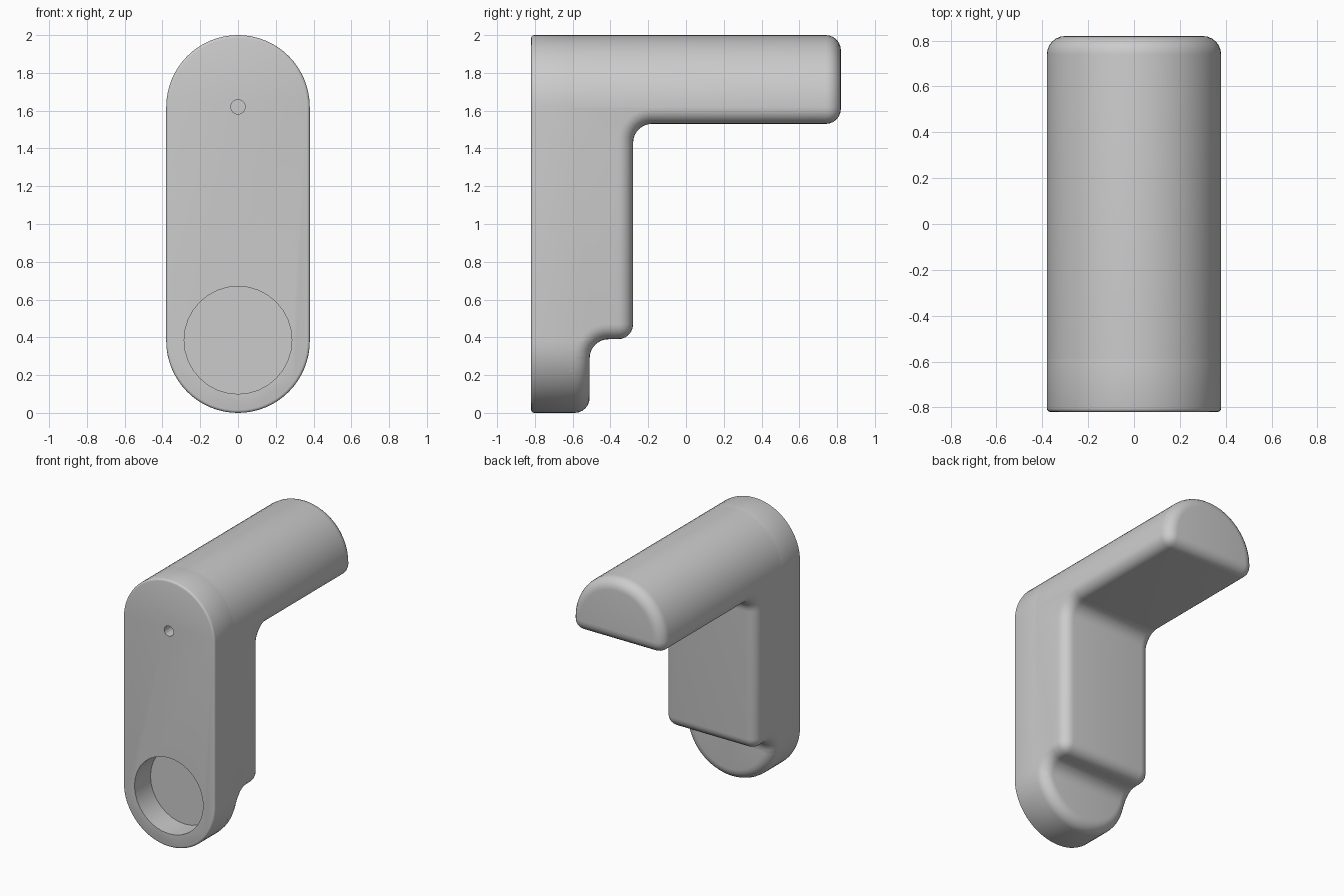
import bpy, bmesh
from math import sin, cos, radians, sqrt

cube = bpy.data.objects.get("Cube")
if cube:
    bpy.data.objects.remove(cube, do_unlink=True)

R = 0.38                      # half width and end radius
LOW, HIGH = 0.38, 1.62        # centres of the round ends
FRONT, BACK = -0.82, 0.82
ROUND = 0.08                  # large edge rounding

grey = bpy.data.materials.new("plain_grey")
grey.use_nodes = True
grey.diffuse_color = (0.6, 0.6, 0.6, 1)
grey.node_tree.nodes["Principled BSDF"].inputs["Base Color"].default_value = (0.6, 0.6, 0.6, 1)


def arc(cx, cy, r, start, end, steps):
    angles = [radians(start + (end - start) * i / steps) for i in range(steps + 1)]
    return [(cx + r * cos(a), cy + r * sin(a)) for a in angles]


def prism(points, axis, lo, hi):
    """Extrude a closed outline along x (outline is y, z) or y (outline is x, z)."""
    bm = bmesh.new()
    place = (lambda p, d: (d, p[0], p[1])) if axis == "x" else (lambda p, d: (p[0], d, p[1]))
    rings = [[bm.verts.new(place(p, d)) for p in points] for d in (lo, hi)]
    n = len(points)
    for ring in rings:
        bm.faces.new(ring)
    for i in range(n):
        j = (i + 1) % n
        bm.faces.new((rings[0][i], rings[0][j], rings[1][j], rings[1][i]))
    bmesh.ops.recalc_face_normals(bm, faces=bm.faces)
    return bm


def soften(bm, rule, width, segments):
    edges = [e for e in bm.edges if rule(e.verts[0].co, e.verts[1].co)]
    bmesh.ops.bevel(bm, geom=edges, offset=width, offset_type="OFFSET",
                    segments=segments, profile=0.5, affect="EDGES", clamp_overlap=False)


def finish(bm, name):
    bmesh.ops.recalc_face_normals(bm, faces=bm.faces)
    mesh = bpy.data.meshes.new(name)
    bm.to_mesh(mesh)
    bm.free()
    mesh.materials.append(grey)
    obj = bpy.data.objects.new(name, mesh)
    bpy.context.collection.objects.link(obj)
    return obj


def activate(obj):
    bpy.ops.object.select_all(action="DESELECT")
    obj.select_set(True)
    bpy.context.view_layer.objects.active = obj


def cut_round_hole(obj, z, radius, depth):
    outline = arc(0, z, radius, 0, 360, 32)[:-1]
    cutter = finish(prism(outline, "y", FRONT - 0.1, FRONT + depth), "hole_cutter")
    cutter.hide_render = True
    mod = obj.modifiers.new("hole", "BOOLEAN")
    mod.operation, mod.solver, mod.object = "DIFFERENCE", "EXACT", cutter
    activate(obj)
    bpy.ops.object.modifier_apply(modifier=mod.name)
    bpy.data.objects.remove(cutter, do_unlink=True)


def at_y(y):
    return lambda a, b: abs(a.y - y) < 1e-4 and abs(b.y - y) < 1e-4


# Front plate: a tall slab with round ends
stadium = arc(0, HIGH, R, 0, 180, 32) + arc(0, LOW, R, 180, 360, 32)
bm = prism(stadium, "y", FRONT, -0.51)
soften(bm, at_y(-0.51), ROUND, 6)
soften(bm, at_y(FRONT), 0.015, 3)
front_plate = finish(bm, "front_plate")

# Round pocket and pin hole in the front
cut_round_hole(front_plate, 0.385, 0.285, 0.19)
cut_round_hole(front_plate, HIGH, 0.038, 0.19)

# Arm: half-round bar reaching back
ARM_BASE = 1.53
bm = prism([(-R, ARM_BASE), (R, ARM_BASE)] + arc(0, HIGH, R, 0, 180, 32), "y", -0.595, BACK)


def arm_edge(a, b):
    along_base = abs(a.z - ARM_BASE) < 1e-4 and abs(b.z - ARM_BASE) < 1e-4 and abs(a.x - b.x) < 1e-4
    return at_y(BACK)(a, b) or along_base


soften(bm, arm_edge, ROUND, 6)
arm = finish(bm, "arm")

# Back block, with hollow fillets into the plate and the arm
side = ([(-0.62, 0.22), (-0.52, 0.22)] + arc(-0.41, 0.29, 0.1, 180, 90, 8)
        + [(-0.28, 0.39)] + arc(-0.18, 1.43, 0.1, 180, 90, 8)
        + [(-0.12, 1.535), (-0.12, HIGH), (-0.62, HIGH)])
bm = prism(side, "x", -R, R)


def block_edge(a, b):
    if abs(a.x - b.x) < 1e-4:
        return all(v.y > -0.6 and v.z < 1.6 for v in (a, b))
    return all(abs(v.y + 0.28) < 1e-4 and abs(v.z - 0.39) < 1e-4 for v in (a, b))


soften(bm, block_edge, ROUND, 6)

# Narrow the block's foot to follow the round lower end
for z in (0.26, 0.3, 0.34, LOW):
    bmesh.ops.bisect_plane(bm, geom=bm.verts[:] + bm.edges[:] + bm.faces[:],
                           plane_co=(0, 0, z), plane_no=(0, 0, 1))
for v in bm.verts:
    if v.co.z < LOW:
        v.co.x *= sqrt(R * R - (LOW - v.co.z) ** 2) / R
back_block = finish(bm, "back_block")

for part in (front_plate, arm, back_block):
    activate(part)
    bpy.ops.object.shade_smooth_by_angle(angle=radians(35))
